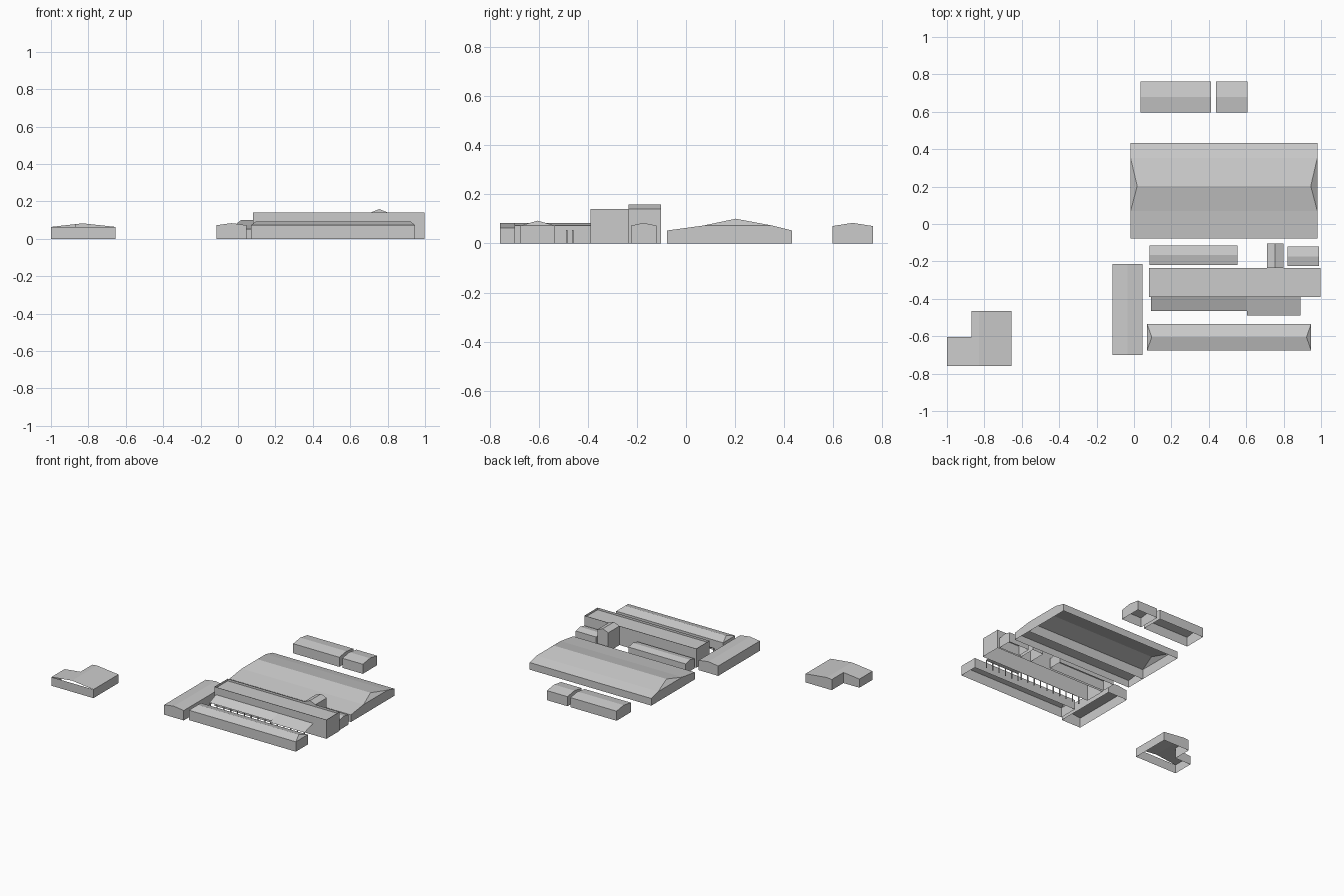
import bpy, bmesh

if "Cube" in bpy.data.objects:
    bpy.data.objects.remove(bpy.data.objects["Cube"])


def finish(name, bm):
    bmesh.ops.recalc_face_normals(bm, faces=bm.faces)
    me = bpy.data.meshes.new(name)
    bm.to_mesh(me)
    bm.free()
    ob = bpy.data.objects.new(name, me)
    bpy.context.collection.objects.link(ob)
    return ob


def shell(name, axis, a, b, prof, hip=0.0):
    """Bottomless building: roof profile (u, z) swept along an axis, walls down to
    the ground; the highest point is pulled in by `hip` to form hipped ends."""
    bm = bmesh.new()
    pts = [(prof[0][0], 0)] + prof + [(prof[-1][0], 0)]
    k = max(range(len(pts)), key=lambda i: pts[i][1])

    def ring(t, step):
        vs = []
        for i, (u, z) in enumerate(pts):
            s = t + (step if i == k else 0)
            vs.append(bm.verts.new((s, u, z) if axis == 'x' else (u, s, z)))
        return vs

    r0, r1 = ring(a, hip), ring(b, -hip)
    for i in range(len(pts) - 1):
        bm.faces.new((r0[i], r0[i + 1], r1[i + 1], r1[i]))
    for r in (r0, r1):
        if hip:
            bm.faces.new(r[:k] + r[k + 1:])
            bm.faces.new((r[k - 1], r[k], r[k + 1]))
        else:
            bm.faces.new(r)
    return finish(name, bm)


def gable(u0, u1, eave, ridge):
    return [(u0, eave), ((u0 + u1) / 2, ridge), (u1, eave)]


def faces(name, polys):
    bm = bmesh.new()
    for p in polys:
        bm.faces.new([bm.verts.new(c) for c in p])
    bmesh.ops.remove_doubles(bm, verts=bm.verts, dist=1e-5)
    return finish(name, bm)


def walls(outline, h):
    n = len(outline)
    out = []
    for i in range(n):
        (x0, y0), (x1, y1) = outline[i], outline[(i + 1) % n]
        out.append([(x0, y0, 0), (x1, y1, 0), (x1, y1, h), (x0, y0, h)])
    return out


# Large hall with low aisles and an inner aisle wall
shell("main_hall", 'x', -0.018, 0.98,
      [(-0.077, 0.053), (0.07, 0.073), (0.203, 0.101), (0.352, 0.073), (0.432, 0.053)], 0.035)
faces("hall_aisle_wall", [[(-0.018, 0.07, 0), (0.98, 0.07, 0), (0.98, 0.07, 0.073), (-0.018, 0.07, 0.073)]])

# Tall block: parapet walls around a sunken flat roof
x0, x1, y0, y1 = 0.08, 0.998, -0.39, -0.235
faces("tall_block_walls", walls([(x0, y0), (x1, y0), (x1, y1), (x0, y1)], 0.141))
faces("tall_block_roof", [[(x0, y0, 0.125), (x1, y0, 0.125), (x1, y1, 0.125), (x0, y1, 0.125)]])

# Stair tower and sheds behind the tall block
shell("stair_tower", 'y', -0.235, -0.103, gable(0.71, 0.80, 0.141, 0.159))
shell("rear_shed_long", 'x', 0.084, 0.553, gable(-0.219, -0.115, 0.073, 0.084))
shell("rear_shed_short", 'x', 0.822, 0.99, gable(-0.224, -0.121, 0.073, 0.084))

# Front wing with hipped roof and side wing with gable roof
shell("front_wing", 'x', 0.07, 0.947, gable(-0.675, -0.535, 0.073, 0.093), 0.025)
shell("side_wing", 'y', -0.70, -0.213, gable(-0.115, 0.045, 0.073, 0.084))

# Pair of detached buildings at the back
for nm, a, b in (("back_building_long", 0.035, 0.413), ("back_building_short", 0.438, 0.606)):
    shell(nm, 'x', a, b, gable(0.597, 0.763, 0.071, 0.084))

# Lean-to canopy on posts along the front of the tall block
for nm, a, b, front, count in (("canopy_narrow", 0.092, 0.604, -0.465, 10),
                               ("canopy_wide", 0.604, 0.889, -0.49, 6)):
    faces(nm + "_roof", [[(a, front, 0.055), (b, front, 0.055), (b, -0.39, 0.085), (a, -0.39, 0.085)]])
    bm = bmesh.new()
    for i in range(count):
        x = a + 0.004 + (b - a - 0.008) * i / (count - 1)
        g = bmesh.ops.create_cube(bm, size=1)['verts']
        bmesh.ops.scale(bm, vec=(0.006, 0.006, 0.055), verts=g)
        bmesh.ops.translate(bm, vec=(x, front + 0.003, 0.0275), verts=g)
    finish(nm + "_posts", bm)

# Detached L-shaped house: walls, roof sloping off one ridge, open front gable
L, M, N, R = -1.0, -0.87, -0.83, -0.655
F, S, B = -0.758, -0.603, -0.465
ev, rz = 0.064, 0.083
zm = ev + (rz - ev) * (M - L) / (N - L)
faces("house_walls", walls([(L, F), (R, F), (R, B), (M, B), (M, S), (L, S)], ev))
faces("house_roof", [
    [(L, F, ev), (N, F, rz), (N, S, rz), (M, S, zm), (L, S, ev)],
    [(M, S, zm), (N, S, rz), (N, B, rz), (M, B, zm)],
    [(N, F, rz), (R, F, ev), (R, B, ev), (N, B, rz)],
    [(L, S, ev), (M, S, ev), (M, S, zm)],
    [(M, S, ev), (M, B, ev), (M, B, zm), (M, S, zm)],
    [(M, B, ev), (R, B, ev), (N, B, rz), (M, B, zm)],
])
